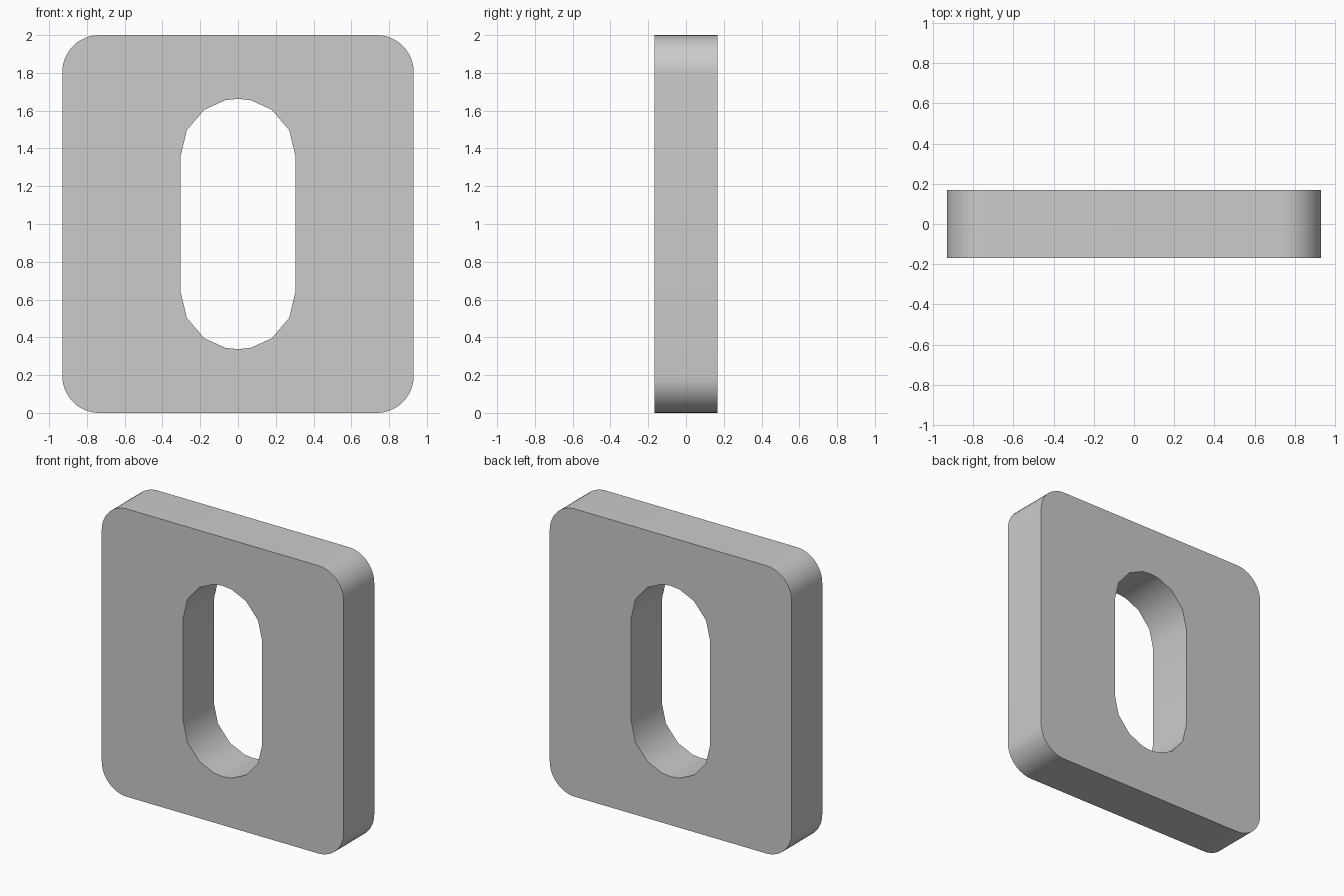
import bpy, bmesh
from math import cos, sin, radians

if "Cube" in bpy.data.objects:
    bpy.data.objects.remove(bpy.data.objects["Cube"])

W, H, D = 0.93, 1.0, 0.168        # half width, half height, half depth
R = 0.195                         # outer corner radius
SLOT_R, SLOT_Z = 0.304, 0.359     # slot radius and arc-centre offset


def mirrored_loop(angles, cx, cz, r):
    """Closed outline from one quarter arc mirrored into four quadrants."""
    q = [(cx + r * cos(radians(a)), cz + r * sin(radians(a))) for a in angles]
    pts = q + [(-x, z) for x, z in reversed(q)]
    pts += [(-x, -z) for x, z in q] + [(x, -z) for x, z in reversed(q)]
    out = []
    for p in pts:
        if not out or abs(p[0] - out[-1][0]) + abs(p[1] - out[-1][1]) > 1e-4:
            out.append(p)
    return out


bm = bmesh.new()
edges = []
# Rounded outer outline and faceted slot outline
for pts in (mirrored_loop([i * 7.5 for i in range(13)], W - R, H - R, R),
            mirrored_loop([0, 27, 54, 77, 90], 0, SLOT_Z, SLOT_R)):
    vs = [bm.verts.new((x, -D, z + H)) for x, z in pts]
    edges += [bm.edges.new((vs[i - 1], vs[i])) for i in range(len(vs))]

# Fill the front face, then extrude it to the back
bmesh.ops.triangle_fill(bm, edges=edges, use_beauty=True)
ext = bmesh.ops.extrude_face_region(bm, geom=bm.faces[:], use_keep_orig=True)
for v in (g for g in ext["geom"] if isinstance(g, bmesh.types.BMVert)):
    v.co.y = D
bmesh.ops.recalc_face_normals(bm, faces=bm.faces[:])

mesh = bpy.data.meshes.new("slotted_plate")
bm.to_mesh(mesh)
bm.free()
plate = bpy.data.objects.new("slotted_plate", mesh)
bpy.context.collection.objects.link(plate)
bpy.context.view_layer.objects.active = plate
plate.select_set(True)
bpy.ops.object.shade_smooth_by_angle(angle=radians(35))
